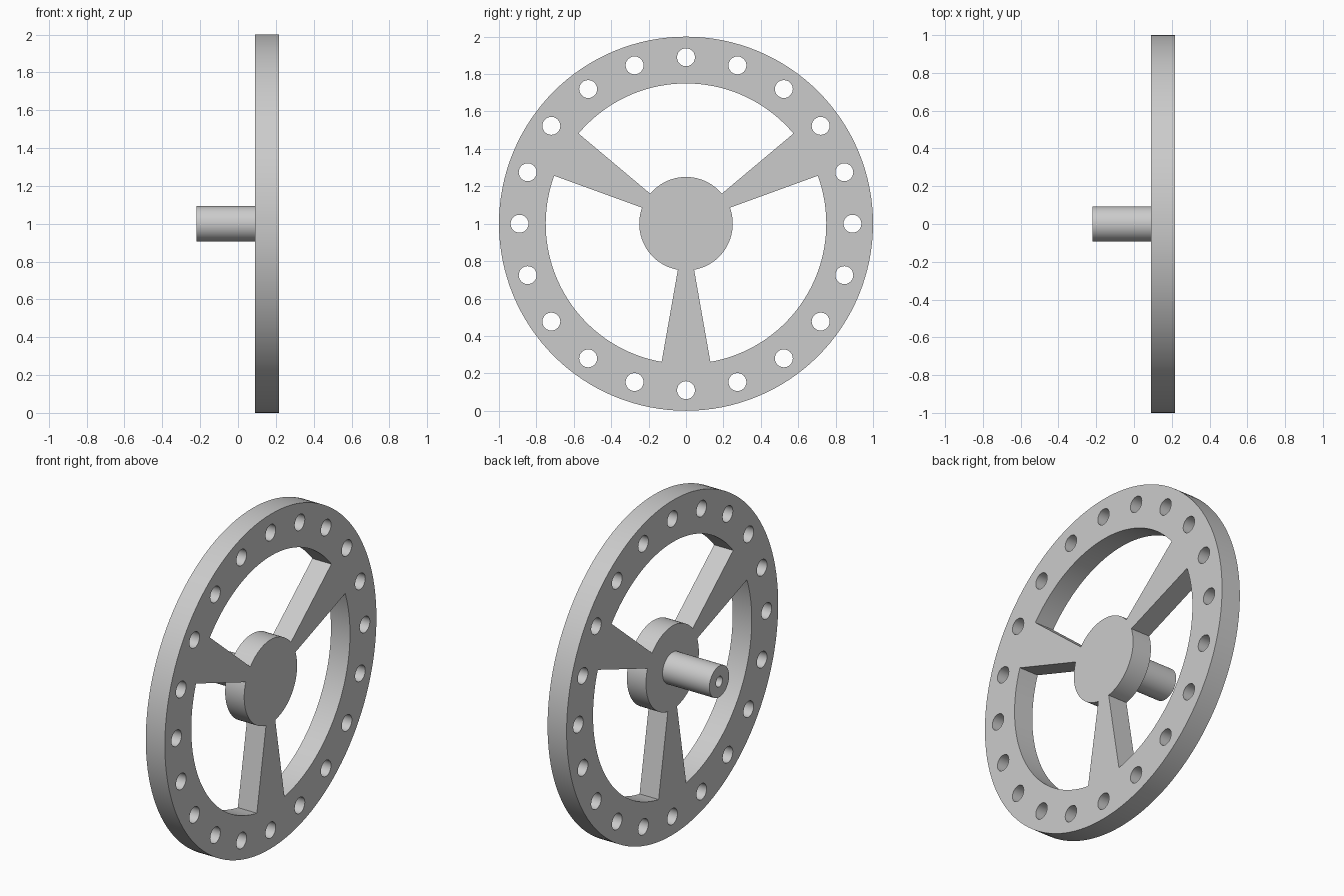
import bpy, bmesh
from math import sin, cos, radians
from mathutils import Matrix

if "Cube" in bpy.data.objects:
    bpy.data.objects.remove(bpy.data.objects["Cube"])

grey = bpy.data.materials.new("grey metal")
grey.diffuse_color = (0.6, 0.6, 0.6, 1)
grey.use_nodes = True
grey.node_tree.nodes["Principled BSDF"].inputs["Base Color"].default_value = grey.diffuse_color


def arc(r, a0, a1, n, cx=0.0, cy=0.0):
    """Points along an arc, angles in degrees, both ends included."""
    angles = [radians(a0 + (a1 - a0) * i / n) for i in range(n + 1)]
    return [(cx + r * cos(a), cy + r * sin(a)) for a in angles]


def circle(r, n, cx=0.0, cy=0.0):
    return arc(r, 0, 360, n, cx, cy)[:-1]


def plate(name, loops, x0, x1):
    """Extrude a flat outline with holes along the x axis."""
    curve = bpy.data.curves.new(name + "_outline", 'CURVE')
    curve.dimensions = '2D'
    curve.fill_mode = 'BOTH'
    curve.extrude = (x1 - x0) / 2
    for pts in loops:
        s = curve.splines.new('POLY')
        s.points.add(len(pts) - 1)
        for p, (u, v) in zip(s.points, pts):
            p.co = (u, v, 0, 1)
        s.use_cyclic_u = True
    ob = bpy.data.objects.new(name, curve)
    bpy.context.collection.objects.link(ob)
    bpy.ops.object.select_all(action='DESELECT')
    ob.select_set(True)
    bpy.context.view_layer.objects.active = ob
    bpy.ops.object.convert(target='MESH')
    ob = bpy.context.object
    ob.name = name
    # Weld caps to walls and turn the plate to face along x
    bm = bmesh.new()
    bm.from_mesh(ob.data)
    bmesh.ops.remove_doubles(bm, verts=bm.verts, dist=1e-4)
    turn = Matrix(((0, 0, 1, (x0 + x1) / 2), (1, 0, 0, 0), (0, 1, 0, 1), (0, 0, 0, 1)))
    bm.transform(turn)
    bmesh.ops.recalc_face_normals(bm, faces=bm.faces)
    bm.to_mesh(ob.data)
    bm.free()
    ob.data.materials.clear()
    ob.data.materials.append(grey)
    bpy.ops.object.shade_smooth_by_angle(angle=radians(30))


# Wheel: rim, hub and three tapered spokes left between the windows
loops = [circle(1.0, 128)]
for spoke in (-90, 30, 150):
    a, b = spoke + 10, spoke + 110
    loops.append(arc(0.75, a, b, 36) + arc(0.25, b, a, 24))
# Ring of drilled holes in the rim
for i in range(20):
    t = radians(18 * i)
    loops.append(circle(0.048, 24, 0.89 * cos(t), 0.89 * sin(t)))
plate("wheel", loops, 0.09, 0.216)

# Hollow shaft behind the hub
plate("shaft", [circle(0.093, 48), circle(0.031, 24)], -0.22, 0.09)
